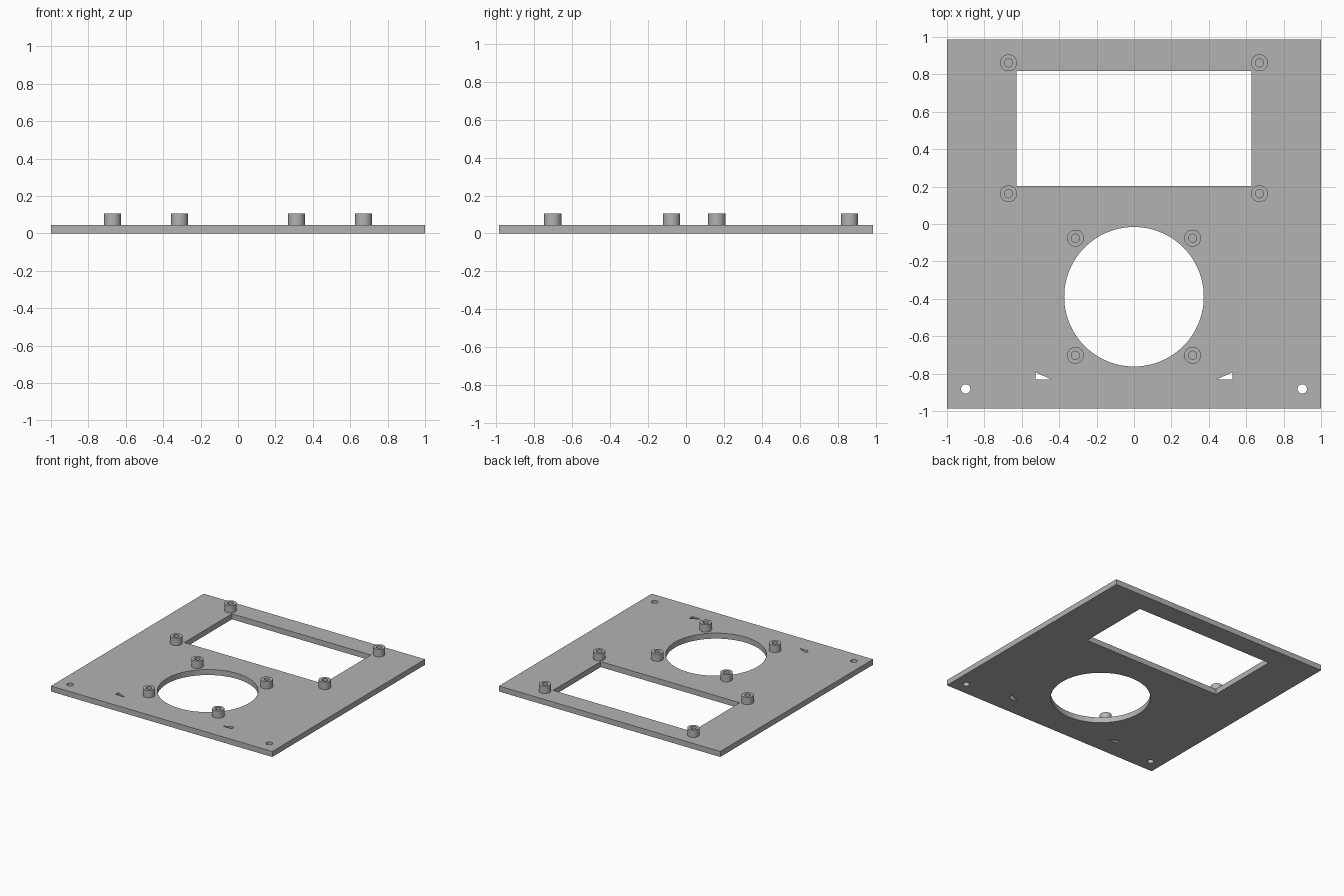
import bpy, bmesh
from math import cos, sin, tau

if "Cube" in bpy.data.objects:
    bpy.data.objects.remove(bpy.data.objects["Cube"], do_unlink=True)

THICK, BOSS_TOP = 0.045, 0.105

grey = bpy.data.materials.new("plain grey")
grey.use_nodes = True
colour = (0.45, 0.45, 0.45, 1)
grey.diffuse_color = colour
grey.node_tree.nodes["Principled BSDF"].inputs["Base Color"].default_value = colour


def circle(x, y, r, n=64):
    return [(x + r * cos(tau * i / n), y + r * sin(tau * i / n)) for i in range(n)]


def rect(x0, x1, y0, y1):
    return [(x0, y0), (x1, y0), (x1, y1), (x0, y1)]


def finish(name, bm):
    bmesh.ops.recalc_face_normals(bm, faces=bm.faces)
    mesh = bpy.data.meshes.new(name)
    bm.to_mesh(mesh)
    bm.free()
    mesh.materials.append(grey)
    obj = bpy.data.objects.new(name, mesh)
    bpy.context.collection.objects.link(obj)
    return obj


def prisms(name, outlines, z0, z1):
    """Extrude each flat outline from z0 to z1."""
    bm = bmesh.new()
    for outline in outlines:
        face = bm.faces.new([bm.verts.new((x, y, z0)) for x, y in outline])
        top = bmesh.ops.extrude_face_region(bm, geom=[face], use_keep_orig=True)["geom"]
        for v in top:
            if isinstance(v, bmesh.types.BMVert):
                v.co.z = z1
    return finish(name, bm)


def select(obj):
    bpy.ops.object.select_all(action="DESELECT")
    obj.select_set(True)
    bpy.context.view_layer.objects.active = obj


def boss(name, x, y, outer=0.045, bore=0.022, n=48):
    """Hollow standoff with a blind bore that ends at the plate."""
    bm = bmesh.new()
    rings = []
    for r, z in ((outer, THICK), (outer, BOSS_TOP), (bore, BOSS_TOP), (bore, THICK)):
        rings.append([bm.verts.new((px, py, z)) for px, py in circle(x, y, r, n)])
    for a, b in zip(rings, rings[1:] + rings[:1]):
        for i in range(n):
            j = (i + 1) % n
            bm.faces.new((a[i], a[j], b[j], b[i]))
    obj = finish(name, bm)
    select(obj)
    bpy.ops.object.shade_smooth_by_angle()


# Plate with its screen window, round opening, screw holes and wedge slots
plate = prisms("panel_plate", [rect(-1, 1, -0.986, 0.986)], 0, THICK)
holes = [rect(-0.628, 0.628, 0.204, 0.818), circle(0, -0.389, 0.373, 96)]
for s in (-1, 1):
    holes.append(circle(s * 0.9, -0.882, 0.025, 32))
    holes.append([(s * 0.526, -0.793), (s * 0.526, -0.832), (s * 0.44, -0.832)])
cutter = prisms("hole_cutter", holes, -0.1, 0.2)
cutter.hide_render = True
cut = plate.modifiers.new("holes", "BOOLEAN")
cut.operation, cut.solver, cut.object = "DIFFERENCE", "EXACT", cutter
select(plate)
bpy.ops.object.modifier_apply(modifier=cut.name)
bpy.data.objects.remove(cutter, do_unlink=True)
bpy.ops.object.shade_smooth_by_angle()

# Mounting bosses around the window and the round opening
for side, s in (("left", 1), ("right", -1)):
    for end, wy, ry in (("back", 0.862, -0.076), ("front", 0.162, -0.702)):
        boss(f"window_boss_{end}_{side}", s * 0.671, wy)
        boss(f"round_boss_{end}_{side}", s * 0.313, ry)
